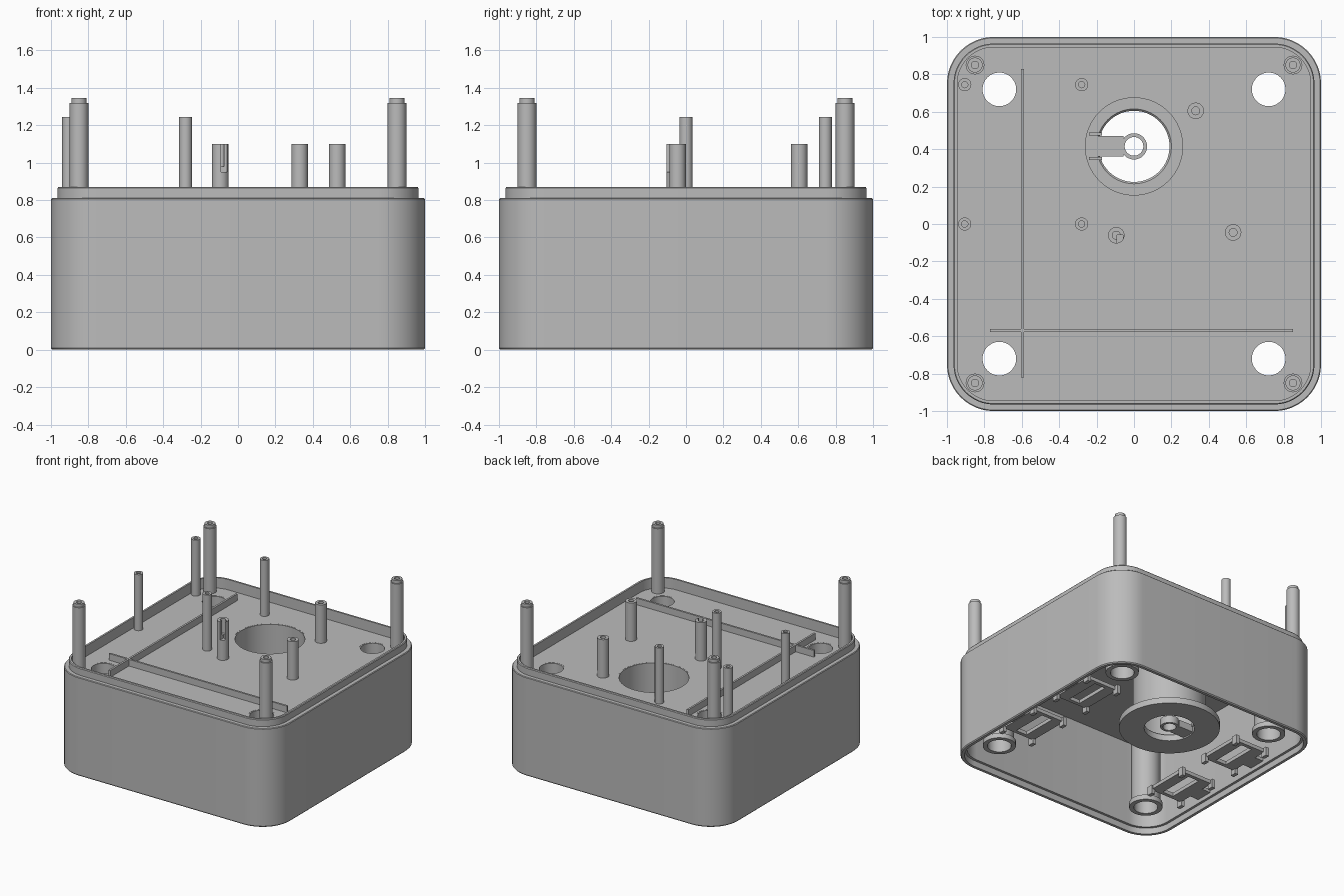
import bpy, bmesh
from math import cos, sin, pi, radians

cube = bpy.data.objects.get("Cube")
if cube:
    bpy.data.objects.remove(cube, do_unlink=True)

grey = bpy.data.materials.new("plain grey plastic")
grey.use_nodes = True
grey.diffuse_color = (0.5, 0.5, 0.5, 1)
grey.node_tree.nodes["Principled BSDF"].inputs["Base Color"].default_value = (0.5, 0.5, 0.5, 1)

FLOOR = 0.785      # upper face of the deck
ROOT = 0.77        # parts on the deck start slightly inside it
CORNERS = [(sx, sy) for sx in (-1, 1) for sy in (-1, 1)]


def finish(name, bm):
    bmesh.ops.recalc_face_normals(bm, faces=bm.faces)
    mesh = bpy.data.meshes.new(name)
    bm.to_mesh(mesh)
    bm.free()
    mesh.materials.append(grey)
    obj = bpy.data.objects.new(name, mesh)
    bpy.context.scene.collection.objects.link(obj)
    return obj


def smooth(obj):
    obj.data.shade_smooth()
    obj.data.set_sharp_from_angle(angle=radians(30))
    return obj


def skin(name, rings, wrap=False):
    """Join rings of points into a solid: a tube loop if wrap, else capped."""
    bm = bmesh.new()
    loops = [[bm.verts.new(p) for p in ring] for ring in rings]
    n = len(loops[0])
    pairs = list(zip(loops, loops[1:]))
    if wrap:
        pairs.append((loops[-1], loops[0]))
    else:
        bm.faces.new(loops[0])
        bm.faces.new(loops[-1])
    for a, b in pairs:
        for i in range(n):
            j = (i + 1) % n
            bm.faces.new((a[i], a[j], b[j], b[i]))
    return finish(name, bm)


def rounded_square(half, z, centre=0.75, steps=12):
    """Square ring whose corner arcs share fixed centres."""
    pts = []
    for q, (sx, sy) in enumerate([(1, 1), (-1, 1), (-1, -1), (1, -1)]):
        for k in range(steps + 1):
            a = (q + k / steps) * pi / 2
            r = half - centre
            pts.append((sx * centre + r * cos(a), sy * centre + r * sin(a), z))
    return pts


def turned(name, x, y, profile, wrap=False, sides=32):
    rings = [[(x + r * cos(2 * pi * i / sides), y + r * sin(2 * pi * i / sides), z)
              for i in range(sides)] for r, z in profile]
    return smooth(skin(name, rings, wrap))


def box(name, x0, x1, y0, y1, z0, z1):
    return skin(name, [[(x0, y0, z), (x1, y0, z), (x1, y1, z), (x0, y1, z)]
                       for z in (z0, z1)])


def cut(obj, cutters):
    """Subtract the cutters and remove them."""
    for c in cutters:
        m = obj.modifiers.new("cut", 'BOOLEAN')
        m.operation = 'DIFFERENCE'
        m.solver = 'EXACT'
        m.object = c
    bpy.context.view_layer.update()
    dg = bpy.context.evaluated_depsgraph_get()
    mesh = bpy.data.meshes.new_from_object(obj.evaluated_get(dg))
    obj.modifiers.clear()
    obj.data = mesh
    for c in cutters:
        bpy.data.objects.remove(c, do_unlink=True)
    return smooth(obj)


# Housing: open below, with a deck and a raised lip on top
section = [(0.95, 0.75), (0.95, 0.05), (0.97, 0.05), (0.97, 0), (0.993, 0), (1, 0.008),
           (1, 0.805), (0.995, 0.81), (0.965, 0.81), (0.965, 0.864), (0.96, 0.87),
           (0.945, 0.87), (0.945, FLOOR)]
housing = skin("housing", [rounded_square(h, z) for h, z in section])
SPOOL_Y = 0.415
holes = [turned("hole_cutter", 0, SPOOL_Y, [(0.268, 0.6), (0.268, 1)], sides=64)]
holes += [turned("hole_cutter", 0.72 * sx, 0.72 * sy, [(0.1, 0.6), (0.1, 1)])
          for sx, sy in CORNERS]
cut(housing, holes)

# Open tubes running down from the four deck holes
for sx, sy in CORNERS:
    turned("corner_tube", 0.72 * sx, 0.72 * sy,
           [(0.09, 0.08), (0.125, 0.08), (0.125, 0.12), (0.11, 0.12),
            (0.11, 0.784), (0.09, 0.784)], wrap=True)

# Central well with a bottom flange
turned("central_well", 0, SPOOL_Y,
       [(0.19, 0), (0.38, 0), (0.38, 0.05), (0.276, 0.05), (0.276, 0.784),
        (0.26, 0.784), (0.26, 0.06), (0.2, 0.06), (0.19, 0.05)], wrap=True, sides=64)

# Tongue reaching to the middle of the well, ending in an eyelet
turned("tongue_eyelet", 0, SPOOL_Y,
       [(0.05, 0.01), (0.07, 0.01), (0.07, 0.07), (0.05, 0.07)], wrap=True)
box("tongue", -0.24, -0.055, SPOOL_Y - 0.055, SPOOL_Y + 0.055, 0.01, 0.068)
for s in (-1, 1):
    y = SPOOL_Y + s * 0.065
    box("tongue_guide", -0.24, -0.17, y - 0.008, y + 0.008, 0.055, 0.08)

# Tall stepped posts at the corners
for sx, sy in CORNERS:
    turned("corner_post", 0.85 * sx, 0.85 * sy,
           [(0.05, ROOT), (0.05, 1.32), (0.04, 1.32), (0.04, 1.345),
            (0.02, 1.345), (0.02, 1.25)], sides=24)


def post(name, x, y, r, top):
    return turned(name, x, y, [(r, ROOT), (r, top), (r * 0.48, top), (r * 0.48, top - 0.12)],
                  sides=24)


# Slim board posts and short posts
for x in (-0.905, -0.28):
    for y in (0, 0.745):
        post("slim_post", x, y, 0.035, 1.245)
for x, y in [(0.33, 0.605), (0.53, -0.045)]:
    post("short_post", x, y, 0.044, 1.1)
slotted = post("slotted_post", -0.095, -0.06, 0.044, 1.1)
cut(slotted, [box("slot_cutter", -0.09, -0.058, -0.13, -0.06, 0.95, 1.2)])

# Two crossing ribs on the deck
box("long_rib", -0.603, -0.587, -0.82, 0.83, ROOT, 0.84)
box("cross_rib", -0.77, 0.85, -0.578, -0.562, ROOT, 0.839)

# Slotted holders along both sides, near the open bottom
for sx, sy in CORNERS:
    def side_box(name, x0, x1, y0, y1, z0, z1):
        xs, ys = sorted((sx * x0, sx * x1)), sorted((sy * y0, sy * y1))
        return box(name, *xs, *ys, z0, z1)

    plate = side_box("holder_plate", 0.58, 0.87, 0.13, 0.49, 0.08, 0.11)
    cut(plate, [side_box("slot_cutter", 0.67, 0.77, 0.16, 0.46, 0, 0.2)])
    side_box("holder_bracket", 0.86, 0.96, 0.24, 0.38, 0.082, 0.108)
    for x in (0.57, 0.86):
        for y in (0.11, 0.47):
            side_box("holder_clip", x, x + 0.03, y, y + 0.05, 0.04, 0.112)
